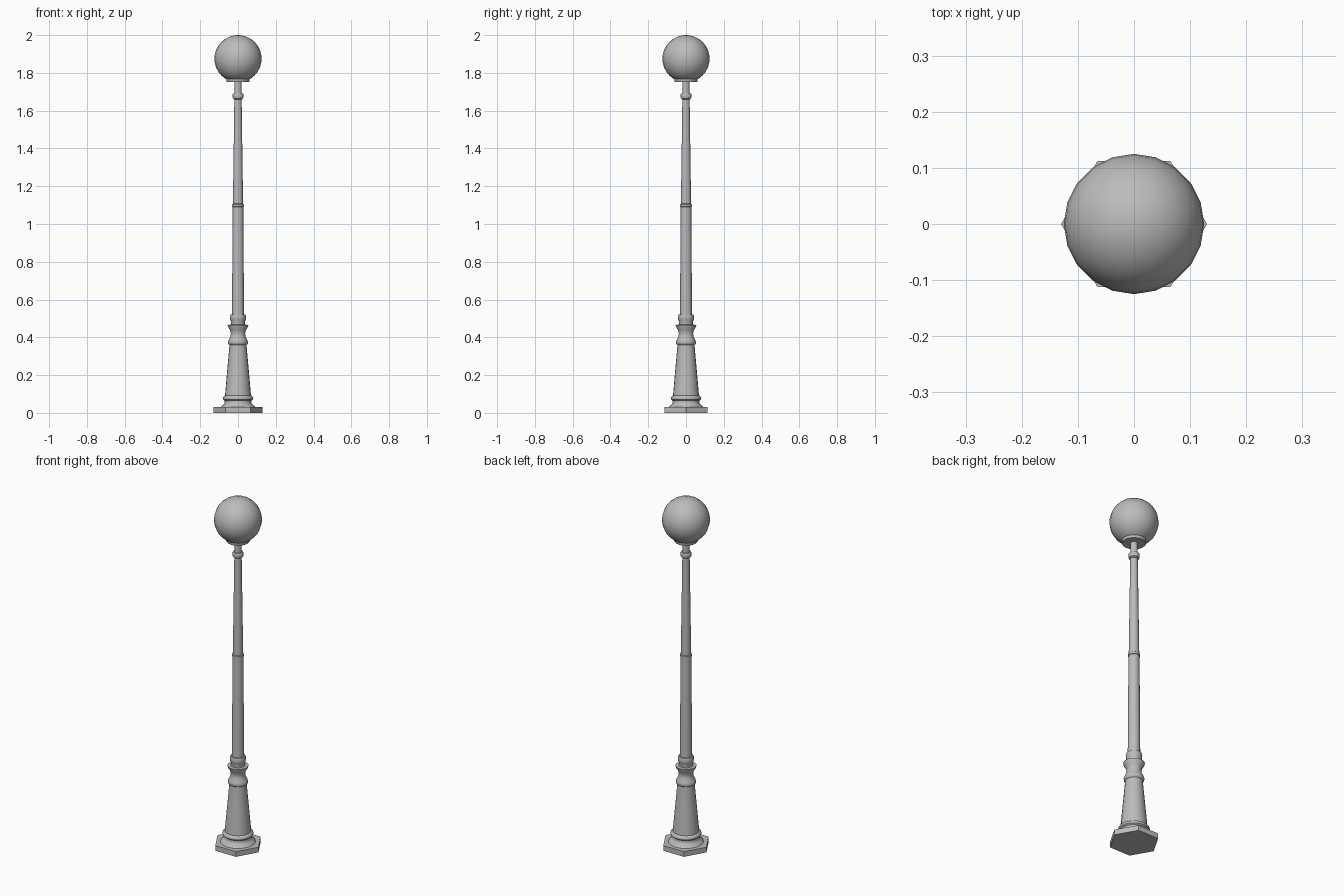
import bpy
import math

cube = bpy.data.objects.get("Cube")
if cube:
    bpy.data.objects.remove(cube, do_unlink=True)

grey = bpy.data.materials.new("plain grey")
grey.use_nodes = True
tone = (0.5, 0.5, 0.5, 1)
grey.diffuse_color = tone
grey.node_tree.nodes["Principled BSDF"].inputs["Base Color"].default_value = tone


def turned(name, profile, sides=20, angle=40):
    """Revolve a (radius, height) profile about z and close both ends."""
    verts, faces = [], []
    for r, z in profile:
        for i in range(sides):
            a = math.tau * i / sides
            verts.append((r * math.cos(a), r * math.sin(a), z))
    for k in range(len(profile) - 1):
        for i in range(sides):
            j = (i + 1) % sides
            faces.append((k * sides + i, k * sides + j,
                          (k + 1) * sides + j, (k + 1) * sides + i))
    faces.append(tuple(reversed(range(sides))))
    faces.append(tuple(range(len(verts) - sides, len(verts))))
    mesh = bpy.data.meshes.new(name)
    mesh.from_pydata(verts, [], faces)
    mesh.materials.append(grey)
    obj = bpy.data.objects.new(name, mesh)
    bpy.context.collection.objects.link(obj)
    finish(obj, angle)
    return obj


def finish(obj, angle):
    bpy.ops.object.select_all(action='DESELECT')
    obj.select_set(True)
    bpy.context.view_layer.objects.active = obj
    bpy.ops.object.shade_smooth_by_angle(angle=math.radians(angle))


# Hexagonal foot plate
turned("foot_plate", [(0.13, 0), (0.13, 0.03)], sides=6, angle=30)

# Moulded pedestal with flared top
turned("pedestal", [
    (0.092, 0.03), (0.088, 0.036), (0.075, 0.046), (0.07, 0.056),
    (0.072, 0.066), (0.08, 0.072), (0.081, 0.08), (0.077, 0.087), (0.069, 0.092),
    (0.045, 0.36), (0.051, 0.365), (0.053, 0.375), (0.049, 0.386),
    (0.04, 0.405), (0.038, 0.42), (0.042, 0.438),
    (0.053, 0.456), (0.055, 0.466), (0.037, 0.467)])

# Collar where the pole leaves the pedestal
turned("pole_collar", [
    (0.037, 0.465), (0.037, 0.485), (0.041, 0.493),
    (0.042, 0.512), (0.039, 0.521), (0.031, 0.522)])

# Two stage tapering pole with a joint ring
turned("lower_pole", [(0.032, 0.515), (0.028, 1.095)])
turned("joint_ring", [(0.028, 1.09), (0.031, 1.092), (0.031, 1.104), (0.026, 1.108)])
turned("upper_pole", [(0.027, 1.1), (0.019, 1.68)])

# Neck bead and stem
turned("neck_bead", [
    (0.02, 1.66), (0.027, 1.665), (0.029, 1.675),
    (0.029, 1.685), (0.026, 1.691), (0.018, 1.692)])
turned("neck_stem", [(0.019, 1.685), (0.019, 1.76)])

# Globe holder and globe
turned("globe_holder", [(0.06, 1.752), (0.062, 1.755), (0.062, 1.773), (0.055, 1.776)])
bpy.ops.mesh.primitive_uv_sphere_add(
    segments=20, ring_count=16, radius=0.125, location=(0, 0, 1.875))
globe = bpy.context.object
globe.name = "globe"
globe.data.materials.append(grey)
finish(globe, 60)
